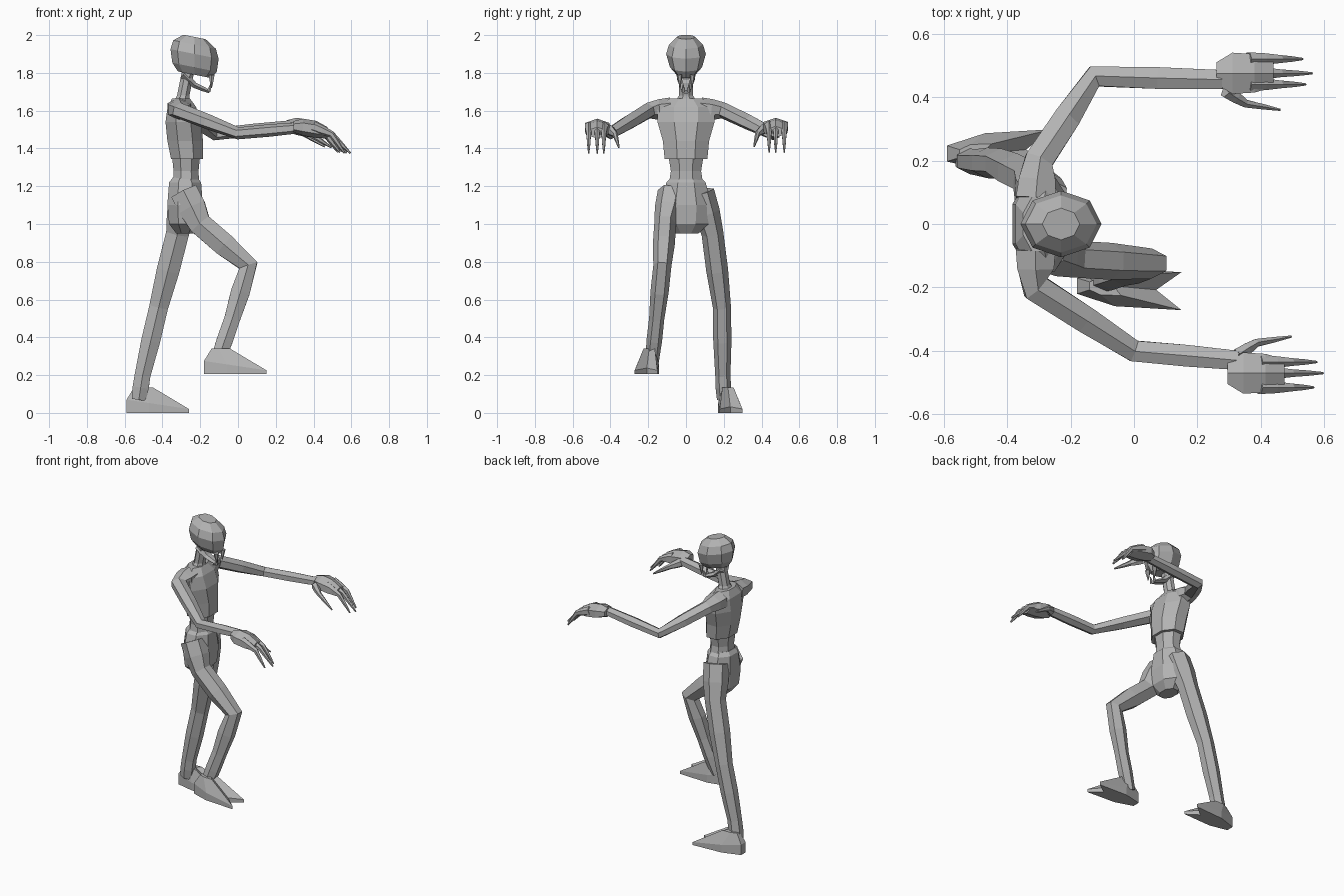
import bpy
import bmesh
from math import sin, cos, pi
from mathutils import Vector

if "Cube" in bpy.data.objects:
    bpy.data.objects.remove(bpy.data.objects["Cube"], do_unlink=True)

GREY = (0.45, 0.45, 0.45, 1)
material = bpy.data.materials.new("plain grey")
material.use_nodes = True
material.diffuse_color = GREY
material.node_tree.nodes["Principled BSDF"].inputs["Base Color"].default_value = GREY
SIDEWAYS = Vector((0, 1, 0))
UPWARD = Vector((0, 0, 1))


def skin_rings(name, rings):
    """Join equal rings of points into one closed, flat-shaded part."""
    bm = bmesh.new()
    loops = [[bm.verts.new(point) for point in ring] for ring in rings]
    for lower, upper in zip(loops, loops[1:]):
        for k in range(len(lower)):
            bm.faces.new((lower[k - 1], lower[k], upper[k], upper[k - 1]))
    bm.faces.new(loops[0])
    bm.faces.new(loops[-1])
    bmesh.ops.recalc_face_normals(bm, faces=bm.faces)
    mesh = bpy.data.meshes.new(name)
    bm.to_mesh(mesh)
    bm.free()
    mesh.materials.append(material)
    part = bpy.data.objects.new(name, mesh)
    bpy.context.collection.objects.link(part)


def ring(centre, axis, hint, along, across, sides=6, turn=0):
    """Points around a centre; along is the radius towards the hint."""
    u = (hint - axis * hint.dot(axis)).normalized()
    v = u.cross(axis)
    angles = [2 * pi * (k + turn) / sides for k in range(sides)]
    grow = 1 / cos(pi * turn / sides)
    return [centre + (u * cos(a) * along + v * sin(a) * across) * grow for a in angles]


def stack(name, x, rows, lean=0, tilt=0, turn=0.5):
    """Eight-sided rings (height, half width, half depth) one above another."""
    axis = Vector((tilt, 0, 1)).normalized()
    base = rows[0][0]
    skin_rings(name, [ring(Vector((x + lean * (z - base), 0, z)), axis, SIDEWAYS,
                           width, depth, sides=8, turn=turn)
                      for z, width, depth in rows])


def limb(name, joints, thick, thin, hint=SIDEWAYS, broad=1.2, falloff=2, swell=1.1):
    """Tapering tube through the joints, a little fuller between them."""
    joints = [Vector(j) for j in joints]
    path = [joints[0]]
    for start, end in zip(joints, joints[1:]):
        path += [(start + end) / 2, end]
    rings = []
    last = len(path) - 1
    for i, point in enumerate(path):
        axis = (path[min(i + 1, last)] - path[max(i - 1, 0)]).normalized()
        radius = thin + (thick - thin) * (1 - i / last) ** falloff
        radius *= swell if i % 2 else 1
        rings.append(ring(point, axis, hint, radius, radius * broad))
    skin_rings(name, rings)


# Head: the skull rings tilt so that the face hangs lower than the nape
stack("skull", -0.23, [(1.79, 0.05, 0.09), (1.83, 0.085, 0.12), (1.9, 0.105, 0.13),
                       (1.95, 0.09, 0.115), (1.99, 0.05, 0.06)], tilt=0.2, turn=0)
limb("jaw", [(-0.29, 0, 1.79), (-0.23, 0, 1.735), (-0.15, 0, 1.7)], 0.05, 0.02,
     broad=0.5, falloff=1)
stack("neck", -0.3, [(1.63, 0.07, 0.05), (1.68, 0.04, 0.035), (1.83, 0.04, 0.035)], lean=0.2)

# Trunk
stack("chest", -0.27, [(1.345, 0.12, 0.09), (1.44, 0.13, 0.1), (1.54, 0.16, 0.1),
                       (1.62, 0.16, 0.08), (1.665, 0.09, 0.05)], lean=-0.1)
stack("abdomen", -0.275, [(1.19, 0.1, 0.075), (1.28, 0.085, 0.07), (1.37, 0.1, 0.08)])
stack("pelvis", -0.28, [(0.95, 0.07, 0.05), (1, 0.13, 0.09), (1.1, 0.145, 0.1),
                        (1.22, 0.11, 0.09), (1.245, 0.085, 0.07)])

# Arms: chest, shoulder, elbow, wrist
limb("left_arm", [(-0.31, 0.08, 1.61), (-0.3, 0.2, 1.6), (-0.125, 0.465, 1.475),
                  (0.28, 0.455, 1.52)], 0.06, 0.029, hint=UPWARD)
limb("right_arm", [(-0.31, -0.08, 1.61), (-0.31, -0.2, 1.6), (0, -0.4, 1.48),
                   (0.33, -0.43, 1.51)], 0.06, 0.029, hint=UPWARD)

# Legs: the left stands back, the right is lifted forward
limb("left_leg", [(-0.285, 0.08, 1.17), (-0.32, 0.14, 0.95), (-0.42, 0.19, 0.56),
                  (-0.505, 0.195, 0.2), (-0.525, 0.2, 0.07)], 0.07, 0.036, falloff=1.5)
limb("right_leg", [(-0.285, -0.08, 1.17), (-0.2, -0.11, 1), (0.055, -0.125, 0.78),
                   (-0.03, -0.155, 0.5), (-0.11, -0.18, 0.27)], 0.07, 0.036, falloff=1.5)


def hand(side, wrist, outward):
    """Palm, three drooping fingers and a thumb, reaching forward."""
    wrist = Vector(wrist)

    def place(reach, spread, drop):
        return wrist + Vector((reach, outward * spread, -drop))

    forward = Vector((1, 0, 0))
    rows = [(0, 0.03, 0.04), (0.05, 0.045, 0.075), (0.12, 0.045, 0.07), (0.18, 0.03, 0.05)]
    skin_rings(side + "_palm", [ring(place(reach, 0.015, reach * reach), forward, UPWARD,
                                     height, width) for reach, height, width in rows])
    fingers = {"outer": (0.06, 0.27), "middle": (0.015, 0.3), "inner": (-0.02, 0.28)}
    for finger, (spread, reach) in fingers.items():
        limb(side + "_" + finger + "_finger",
             [place(0.1, spread, 0), place(0.2, spread, 0.04),
              place(reach, spread, 0.14)], 0.03, 0.005, hint=UPWARD, broad=0.8, falloff=1)
    limb(side + "_thumb", [place(0.03, -0.04, 0.01), place(0.09, -0.08, 0.04),
                           place(0.2, -0.1, 0.11)], 0.03, 0.005, hint=UPWARD,
         broad=0.8, falloff=1)


def foot(name, heel, outward):
    """Wedge foot with two pointed toes, rising to a collar at the ankle."""
    half = [(0, 0.025), (0.12, 0.058), (0.33, 0.06)]
    notch = (0.25, 0)
    outline = half + [notch] + [(reach, -side) for reach, side in reversed(half)]
    heel = Vector(heel)
    sole, upper, collar = [], [], []
    for reach, side in outline:
        point = heel + Vector((reach, outward * (side + reach * 0.05), 0))
        sole.append(point)
        upper.append(point + UPWARD * (0.07 - reach * 0.15))
        collar.append(heel + Vector((0.04 + reach * 0.3, outward * side / 2, 0.135)))
    skin_rings(name, [sole, upper, collar])


# Both sides share the hand, the foot and the fangs
hand("left", (0.26, 0.46, 1.52), 1)
hand("right", (0.295, -0.455, 1.515), -1)
foot("left_foot", (-0.59, 0.222, 0), 1)
foot("right_foot", (-0.18, -0.195, 0.205), -1)
for side, sign in (("left", 1), ("right", -1)):
    limb(side + "_upper_fang", [(-0.14, sign * 0.035, 1.79), (-0.14, sign * 0.03, 1.72)],
         0.015, 0.002, falloff=1)
    limb(side + "_lower_fang", [(-0.155, sign * 0.015, 1.7), (-0.145, sign * 0.015, 1.74)],
         0.01, 0.002, falloff=1)
